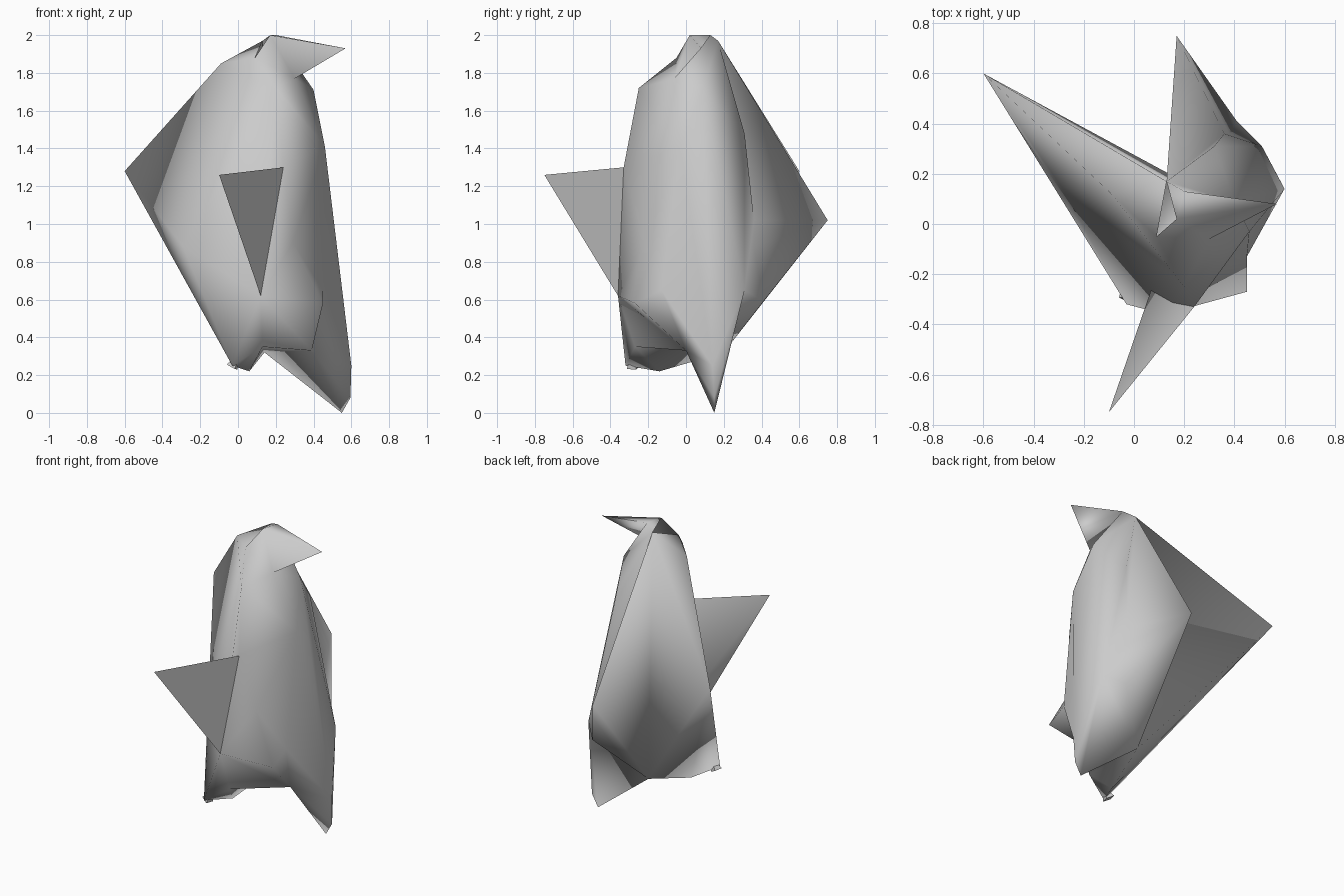
import bpy, bmesh, math
from mathutils import Vector

if "Cube" in bpy.data.objects:
    bpy.data.objects.remove(bpy.data.objects["Cube"])

# Landmarks shared by neighbouring parts
HEAD = dict(back=(.13, .17, 1.97), crown=(.17, .02, 2), top=(.2, .13, 2), beak=(.57, .08, 1.93),
            brow=(.09, -.05, 1.88), nape=(-.09, .12, 1.85))
CHEST = dict(chin=(.30, -.06, 1.77), throat=(.40, .09, 1.71), chest=(.46, -.03, 1.41),
             shoulder=(.2, -.25, 1.72), armpit=(.24, -.33, 1.30), hip=(.12, -.36, .62),
             knee=(.45, -.27, .58), thigh=(.45, -.13, .65), fold=(.29, -.22, .9))
FLANK = dict(upper=(.32, .31, 1.48), side=(.36, .36, 1.02), low=(.38, .36, .88), haunch=(.51, .31, .65))
SPIKES = dict(tipA=(-.6, .6, 1.28), tipB=(-.1, -.75, 1.26), tipC=(.17, .75, 1.02),
              finC=(.41, .41, .59), root=(.09, -.2, .76), ridge=(-.29, .15, .88))
BASE = dict(spine=(.14, .2, .32), toe=(.55, .15, .0), foot=(.6, .14, .25), toe2=(.595, .15, .08),
            hem=(.13, -.27, .35), hem2=(.39, 0, .33), tail=(-.03, -.32, .25), tail2=(.06, -.14, .22))
P = {**HEAD, **CHEST, **FLANK, **SPIKES, **BASE}


def fans(name, rows, angle=130):
    """Each row is a hub followed by the rim of a triangle fan."""
    bm = bmesh.new()
    made = {}

    def vert(n):
        if n not in made:
            made[n] = bm.verts.new(Vector(P[n]))
        return made[n]

    for row in rows:
        hub, *rim = row.split()
        for a, b in zip(rim, rim[1:]):
            bm.faces.new((vert(hub), vert(a), vert(b)))
    bmesh.ops.recalc_face_normals(bm, faces=bm.faces[:])
    mesh = bpy.data.meshes.new(name)
    bm.to_mesh(mesh)
    bm.free()
    ob = bpy.data.objects.new(name, mesh)
    bpy.context.collection.objects.link(ob)
    bpy.ops.object.select_all(action='DESELECT')
    ob.select_set(True)
    bpy.context.view_layer.objects.active = ob
    bpy.ops.object.shade_smooth_by_angle(angle=math.radians(angle))
    return ob


# Head cap and pointed beak
head = ["crown top back", "back nape brow", "beak top crown chin top", "top chin throat"]

# Chest with its fold, and both sides of the body
torso = [
    "brow crown chin shoulder nape",
    "chest chin throat",
    "shoulder chin chest armpit hip ridge nape",
    "fold chest armpit hip knee thigh chest",
    "chest thigh foot throat",
    "hip knee hem2 hem tail ridge",
    "throat top back upper haunch foot",
    "upper back side haunch",
    "thigh knee hem2 foot",
]

# Big folded sheet on the back left, and the pointed rear flipper with its fin
back = [
    "tipA back nape ridge tail tail2 spine back",
    "tipC back side low finC spine back",
]

# Lower rear, foot and underside
base = [
    "haunch side low finC spine toe toe2 foot",
    "hem2 foot toe2 toe spine",
    "hem hem2 spine tail2 tail",
]
fans("body", head + torso + back + base)

# Pointed flipper at the front
fans("front_flipper", ["tipB armpit hip root armpit"])

# Small folded lump at the tail
bpy.ops.mesh.primitive_cone_add(vertices=4, radius1=1, radius2=.4, depth=2,
                                location=(-.02, -.28, .265), rotation=(.3, .4, .5))
lump = bpy.context.object
lump.name = "tail_lump"
lump.scale = (.035, .04, .025)
